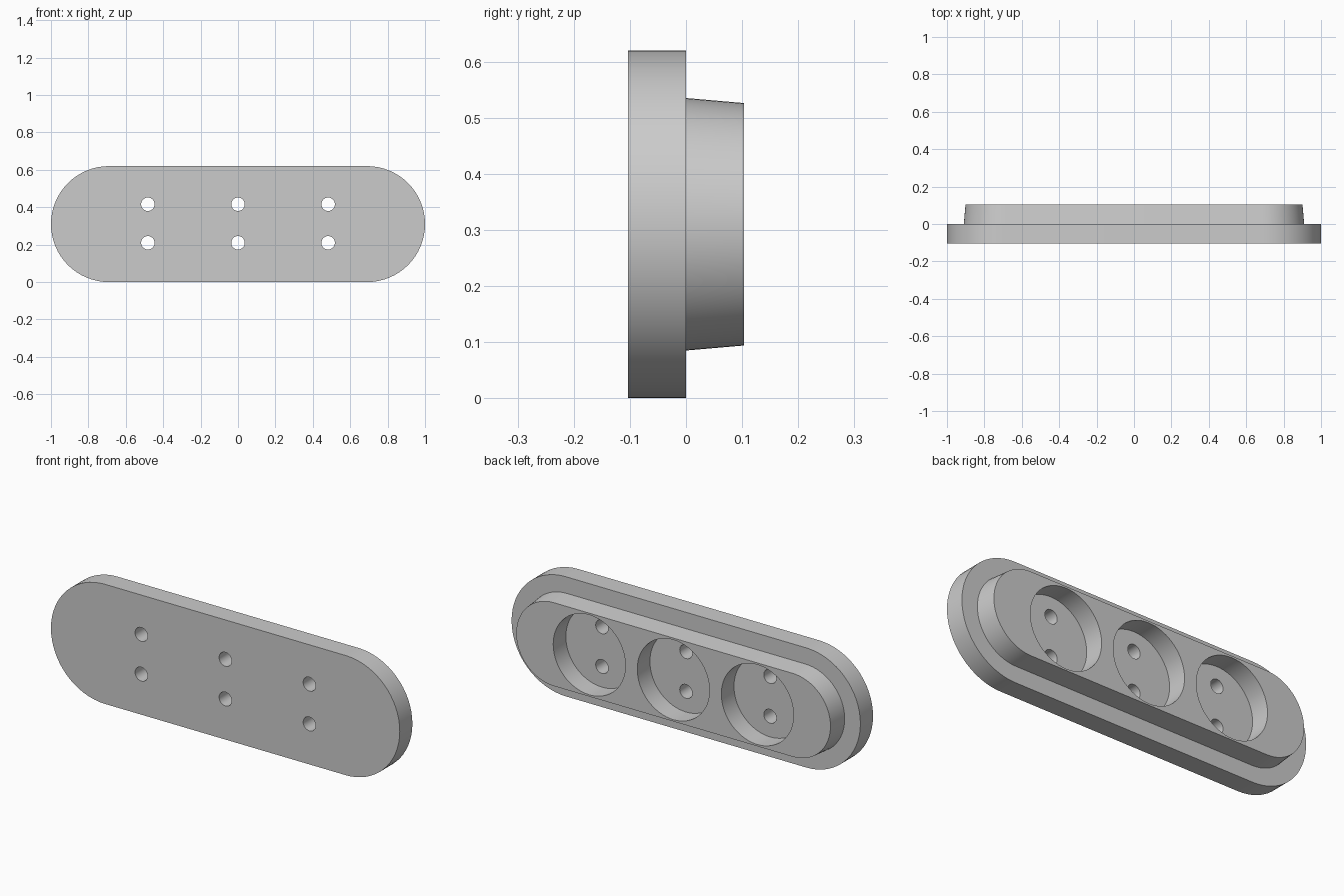
import bpy, bmesh, math
from mathutils import Matrix

cube = bpy.data.objects.get("Cube")
if cube:
    bpy.data.objects.remove(cube, do_unlink=True)

MID_Z = 0.31
SPACING = 0.482
DEPTH = 0.1035

grey = bpy.data.materials.new("plain grey")
grey.use_nodes = True
grey.diffuse_color = (0.6, 0.6, 0.6, 1)
grey.node_tree.nodes["Principled BSDF"].inputs["Base Color"].default_value = (0.6, 0.6, 0.6, 1)


def new_object(name, bm):
    bmesh.ops.recalc_face_normals(bm, faces=bm.faces)
    mesh = bpy.data.meshes.new(name)
    bm.to_mesh(mesh)
    bm.free()
    mesh.materials.append(grey)
    obj = bpy.data.objects.new(name, mesh)
    bpy.context.collection.objects.link(obj)
    return obj


def slot_ring(bm, y, straight, radius, steps=32):
    """Rounded-end slot outline at depth y."""
    ring = []
    for side, start in ((1, -math.pi / 2), (-1, math.pi / 2)):
        for i in range(steps + 1):
            a = start + math.pi * i / steps
            ring.append(bm.verts.new((side * straight + radius * math.cos(a), y,
                                      MID_Z + radius * math.sin(a))))
    return ring


def add_cylinder(bm, x, z, radius, y0, y1, segments):
    place = Matrix.Translation((x, (y0 + y1) / 2, z)) @ Matrix.Rotation(math.pi / 2, 4, 'X')
    bmesh.ops.create_cone(bm, cap_ends=True, segments=segments, radius1=radius,
                          radius2=radius, depth=y1 - y0, matrix=place)


# Backing plate and tapered raised block, lofted as one solid
bm = bmesh.new()
rings = [slot_ring(bm, *r) for r in ((-DEPTH, 0.69, 0.31), (0, 0.69, 0.31),
                                     (0, 0.685, 0.225), (DEPTH, 0.685, 0.216))]
for a, b in zip(rings, rings[1:]):
    for i in range(len(a)):
        j = (i + 1) % len(a)
        bm.faces.new((a[i], a[j], b[j], b[i]))
bm.faces.new(rings[0])
bm.faces.new(rings[-1])
plate = new_object("mounting_plate", bm)

# Cutters: three round pockets, each with two through holes
pockets, holes = bmesh.new(), bmesh.new()
for k in (-1, 0, 1):
    add_cylinder(pockets, k * SPACING, MID_Z, 0.207, 0, 0.2, 64)
    for dz in (-0.103, 0.103):
        add_cylinder(holes, k * SPACING, MID_Z + 0.003 + dz, 0.036, -0.2, 0.05, 32)

for name, cut in (("pocket_cutter", pockets), ("hole_cutter", holes)):
    cutter = new_object(name, cut)
    cutter.hide_render = True
    mod = plate.modifiers.new(name, 'BOOLEAN')
    mod.operation = 'DIFFERENCE'
    mod.solver = 'EXACT'
    mod.object = cutter
    bpy.context.view_layer.objects.active = plate
    bpy.ops.object.modifier_apply(modifier=name)
    bpy.data.objects.remove(cutter, do_unlink=True)

# Smooth curved walls, crisp rims
bpy.ops.object.select_all(action='DESELECT')
plate.select_set(True)
bpy.context.view_layer.objects.active = plate
bpy.ops.object.shade_smooth_by_angle(angle=math.radians(30))
